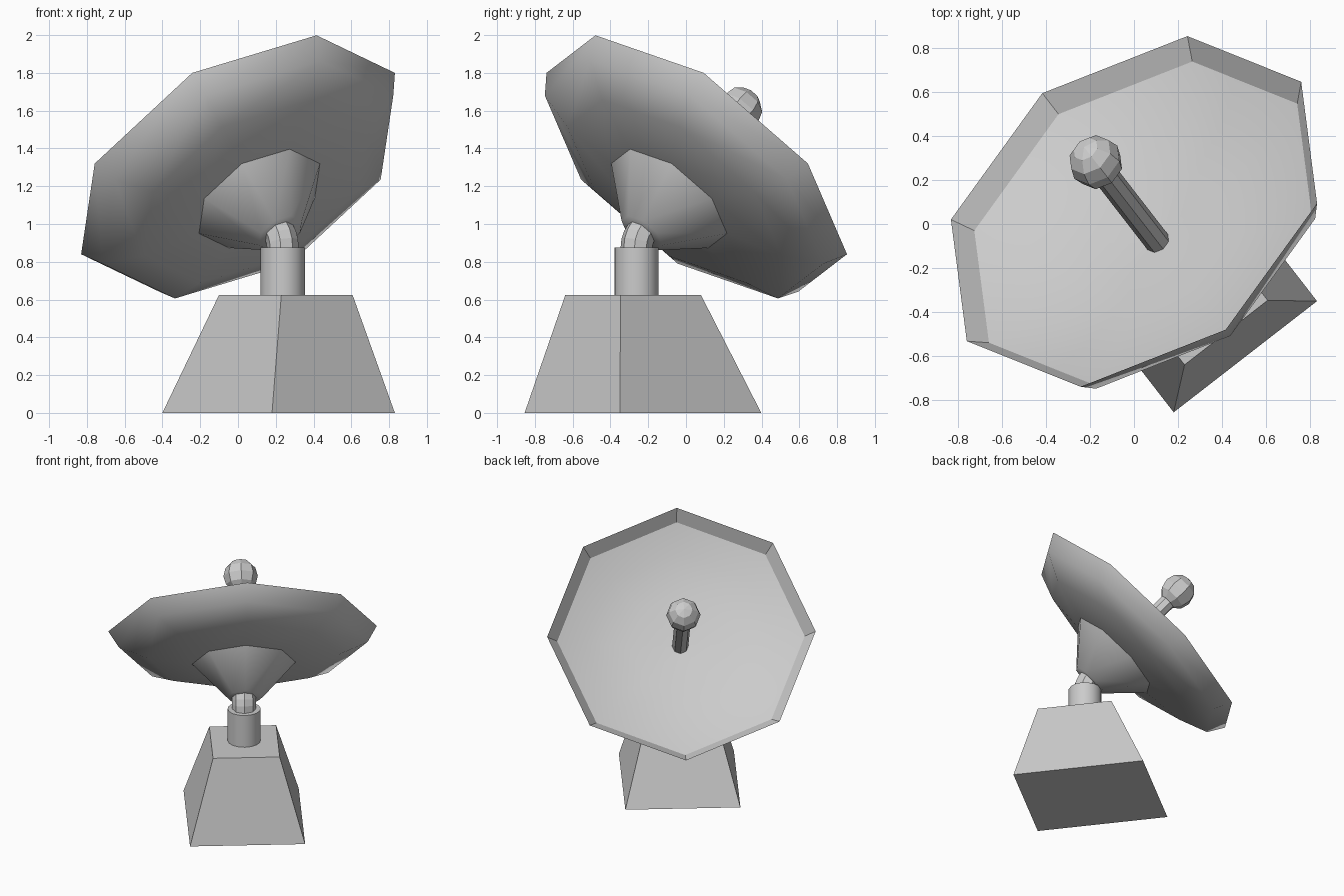
import bpy
import bmesh
from math import cos, sin, pi, radians
from mathutils import Matrix, Vector

cube = bpy.data.objects.get("Cube")
if cube:
    bpy.data.objects.remove(cube, do_unlink=True)

grey = bpy.data.materials.new("light_grey")
grey.use_nodes = True
GREY = (0.6, 0.6, 0.6, 1)
grey.diffuse_color = GREY
grey.node_tree.nodes["Principled BSDF"].inputs["Base Color"].default_value = GREY

YAW = radians(37.8)
TILT = radians(45)
MOVE = Matrix.Translation


def frame(x, y, z, tilt=0):
    return MOVE((x, y, z)) @ Matrix.Rotation(YAW, 4, "Z") @ Matrix.Rotation(-tilt, 4, "X")


def ring(mat, radius, height=0, sides=8):
    return [mat @ Vector((radius * cos(2 * pi * i / sides), radius * sin(2 * pi * i / sides), height))
            for i in range(sides)]


def rect(mat, w, d):
    return [mat @ Vector((sx * w / 2, sy * d / 2, 0)) for sx, sy in ((-1, -1), (1, -1), (1, 1), (-1, 1))]


def finish(name, bm, smooth):
    mesh = bpy.data.meshes.new(name)
    bm.to_mesh(mesh)
    bm.free()
    mesh.materials.append(grey)
    obj = bpy.data.objects.new(name, mesh)
    bpy.context.collection.objects.link(obj)
    if smooth:
        bpy.ops.object.select_all(action="DESELECT")
        obj.select_set(True)
        bpy.context.view_layer.objects.active = obj
        bpy.ops.object.shade_smooth_by_angle(angle=radians(smooth))
    return obj


def loft(name, sections, smooth=0, caps=(True, True)):
    """Skin a list of equal-sized sections, ordered from bottom to top."""
    bm = bmesh.new()
    rows = [[bm.verts.new(p) for p in s] for s in sections]
    n = len(rows[0])
    for low, high in zip(rows, rows[1:]):
        for i in range(n):
            j = (i + 1) % n
            bm.faces.new((low[i], low[j], high[j], high[i]))
    if caps[0]:
        bm.faces.new(rows[0][::-1])
    if caps[1]:
        bm.faces.new(rows[-1])
    return finish(name, bm, smooth)


# Pedestal, leaning slightly forward, and its neck
loft("pedestal", [rect(frame(0.215, -0.228, 0), 0.823, 0.947),
                  rect(frame(0.253, -0.28, 0.625), 0.477, 0.538)])
neck = frame(0.237, -0.262, 0)
loft("neck", [ring(neck, 0.118, 0.6, 16), ring(neck, 0.118, 0.875, 16)], 40)

# Dish frame: origin in the rim plane, z along the dish axis
dish = frame(0, 0.057, 1.32, TILT)

# Elbow: quarter-turned arc, then straight into the mount
bend = 0.116
arc = []
for step in range(4):
    m = neck @ MOVE((0, bend, 0.875)) @ Matrix.Rotation(-TILT * step / 3, 4, "X") @ MOVE((0, -bend, 0))
    arc.append(ring(m, 0.085))
loft("elbow", [ring(neck, 0.085, 0.84)] + arc + [ring(dish, 0.085, -0.45)])

# Conical mount behind the dish
loft("dish_mount", [ring(dish, 0.13, -0.52), ring(dish, 0.37, -0.262)], 50, (True, False))

# Dish shell: outer back and inner bowl meet at the rim
back = [(0.37, -0.262), (0.685, -0.21), (0.89, -0.12), (0.96, 0)]
bowl = [(0.96, 0), (0.885, -0.095), (0.685, -0.175), (0.37, -0.23), (0.01, -0.25)]
loft("dish_back", [ring(dish, r, h) for r, h in back], 42, (True, False))
loft("dish_bowl", [ring(dish, r, h) for r, h in bowl], 30, (False, True))

# Receiver stem and ball
loft("receiver_stem", [ring(dish, 0.058, -0.26), ring(dish, 0.058, 0.36)])
bm = bmesh.new()
bmesh.ops.create_uvsphere(bm, u_segments=8, v_segments=6, radius=0.123,
                          matrix=dish @ MOVE((0, 0, 0.4)))
finish("receiver_ball", bm, 0)
